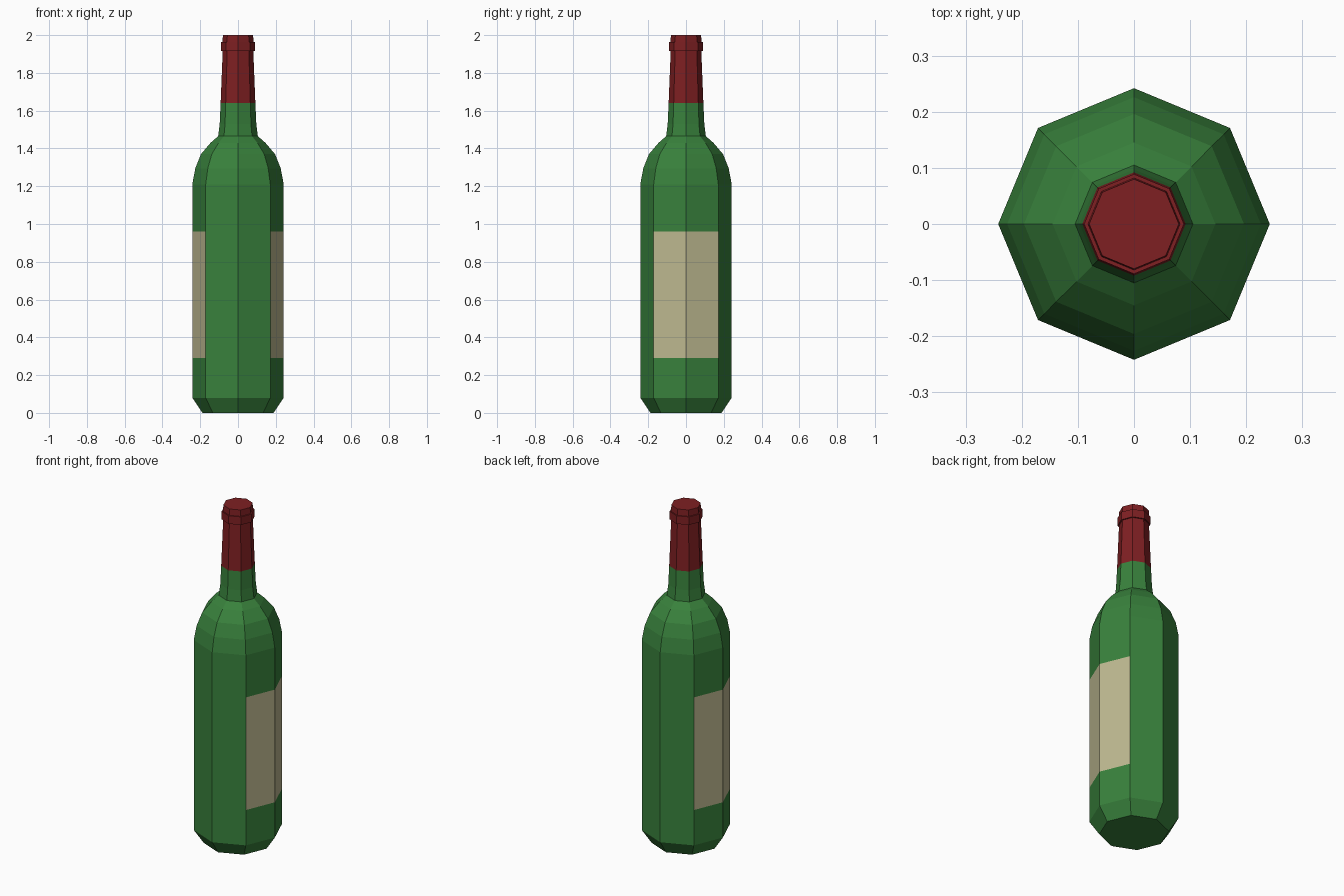
import bpy, bmesh
from math import cos, sin, pi

if "Cube" in bpy.data.objects:
    bpy.data.objects.remove(bpy.data.objects["Cube"])

SIDES = 8


def material(name, color):
    m = bpy.data.materials.new(name)
    m.diffuse_color = (*color, 1)
    m.use_nodes = True
    m.node_tree.nodes["Principled BSDF"].inputs["Base Color"].default_value = m.diffuse_color
    return m


def lathe(name, profile, mats, pick=lambda ring, side: 0, bottom=False, top=False):
    """Flat-faced octagonal solid of revolution from (radius, z) points."""
    bm = bmesh.new()
    rings = [[bm.verts.new((r * cos(2 * pi * i / SIDES), r * sin(2 * pi * i / SIDES), z))
              for i in range(SIDES)] for r, z in profile]
    for k in range(len(rings) - 1):
        a, b = rings[k], rings[k + 1]
        for i in range(SIDES):
            j = (i + 1) % SIDES
            bm.faces.new((a[i], a[j], b[j], b[i])).material_index = pick(k, i)
    if bottom:
        bm.faces.new(rings[0][::-1])
    if top:
        bm.faces.new(rings[-1])
    mesh = bpy.data.meshes.new(name)
    bm.to_mesh(mesh)
    bm.free()
    for m in mats:
        mesh.materials.append(m)
    obj = bpy.data.objects.new(name, mesh)
    bpy.context.collection.objects.link(obj)
    return obj


glass = material("green_glass", (0.04, 0.22, 0.045))
paper = material("label_paper", (0.51, 0.48, 0.28))
foil = material("red_foil", (0.21, 0.014, 0.016))

# Glass body; the two faces on each side (+x and -x) of the label band are paper
LABEL_RING, LABEL_SIDES = 2, (7, 0, 3, 4)
lathe("bottle_body",
      [(0.188, 0), (0.242, 0.08), (0.242, 0.29), (0.242, 0.96), (0.242, 1.21),
       (0.226, 1.295), (0.196, 1.37), (0.145, 1.43), (0.105, 1.465),
       (0.097, 1.53), (0.092, 1.64)],
      [glass, paper],
      lambda k, i: int(k == LABEL_RING and i in LABEL_SIDES), bottom=True)

# Foil capsule with the raised lip ring
lathe("foil_capsule",
      [(0.092, 1.64), (0.081, 1.915), (0.089, 1.915), (0.089, 1.963),
       (0.082, 1.963), (0.080, 2.0)],
      [foil], top=True)
